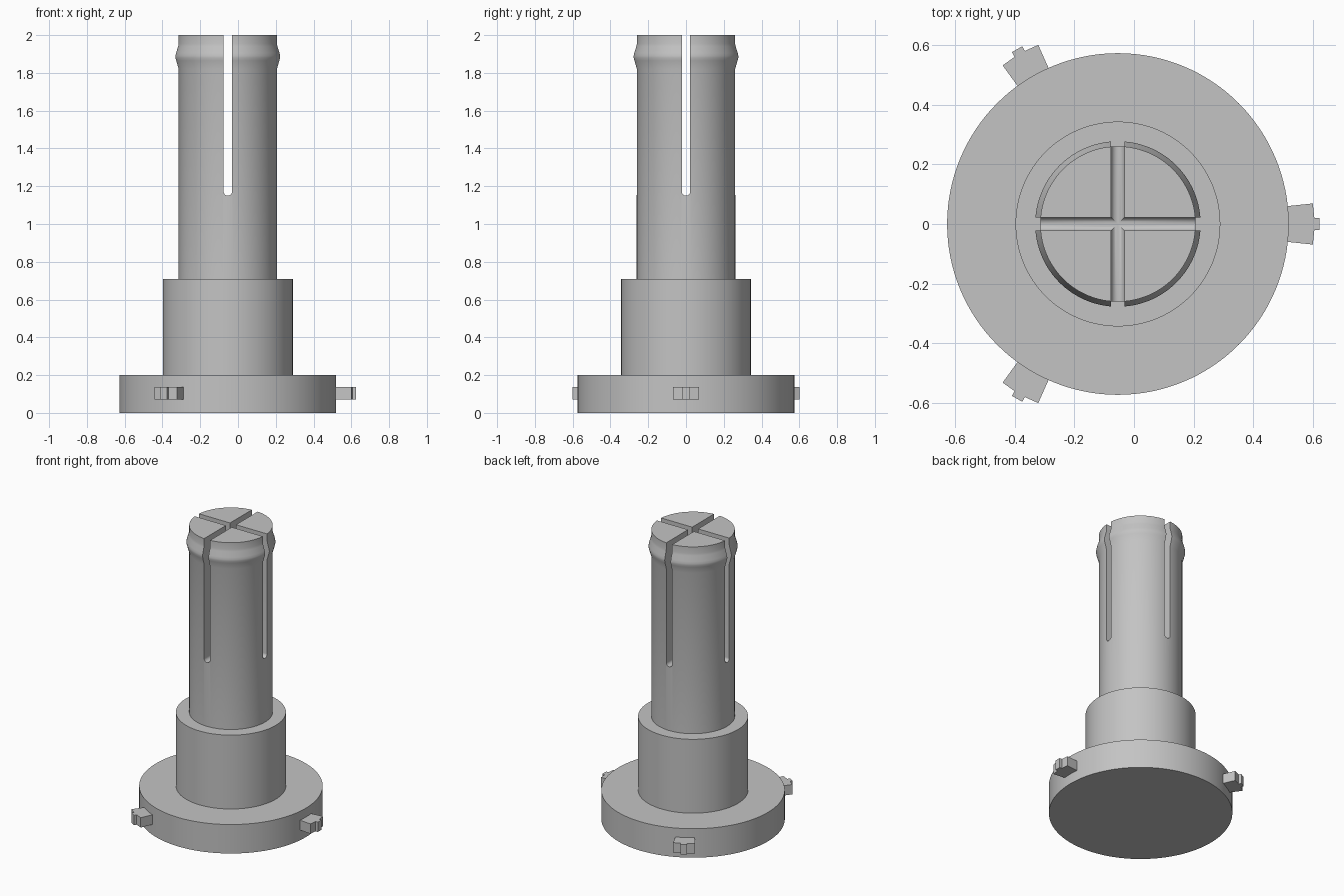
import bpy
import bmesh
from math import sin, cos, pi, radians
from mathutils import Matrix, Vector

AXIS_X = -0.054
SEGMENTS = 128

cube = bpy.data.objects.get("Cube")
if cube:
    bpy.data.objects.remove(cube, do_unlink=True)

grey = bpy.data.materials.new("plain grey")
grey.use_nodes = True
colour = (0.55, 0.55, 0.55, 1)
grey.diffuse_color = colour
grey.node_tree.nodes["Principled BSDF"].inputs["Base Color"].default_value = colour


def make_object(name, bm):
    bmesh.ops.recalc_face_normals(bm, faces=bm.faces)
    mesh = bpy.data.meshes.new(name)
    bm.to_mesh(mesh)
    bm.free()
    mesh.materials.append(grey)
    obj = bpy.data.objects.new(name, mesh)
    bpy.context.collection.objects.link(obj)
    return obj


def extrude_outline(name, points, offset, matrix):
    bm = bmesh.new()
    face = bm.faces.new([bm.verts.new(p) for p in points])
    result = bmesh.ops.extrude_face_region(bm, geom=[face])
    verts = [v for v in result["geom"] if isinstance(v, bmesh.types.BMVert)]
    bmesh.ops.translate(bm, verts=verts, vec=offset)
    bmesh.ops.transform(bm, matrix=matrix, verts=bm.verts)
    return make_object(name, bm)


def lathe(name, profile):
    bm = bmesh.new()
    rings = []
    for r, z in profile:
        rings.append([bm.verts.new((AXIS_X + r * cos(2 * pi * i / SEGMENTS),
                                    r * sin(2 * pi * i / SEGMENTS), z))
                      for i in range(SEGMENTS)])
    for low, high in zip(rings, rings[1:]):
        for i in range(SEGMENTS):
            j = (i + 1) % SEGMENTS
            bm.faces.new((low[i], low[j], high[j], high[i]))
    bm.faces.new(rings[0])
    bm.faces.new(rings[-1])
    return make_object(name, bm)


# Flange, collar and shaft with a snap bead near the top
body = lathe("stepped_shaft", [
    (0.574, 0), (0.574, 0.2), (0.344, 0.2), (0.344, 0.71), (0.261, 0.71),
    (0.261, 1.82), (0.274, 1.865), (0.278, 1.88), (0.278, 1.89),
    (0.275, 1.905), (0.264, 1.94), (0.261, 1.955), (0.261, 2.0)])

# Two crossing slots with rounded bottoms
slot_half, slot_low = 0.0225, 1.15
arc = [(slot_half * cos(pi + pi * i / 16), -0.5,
        slot_low + slot_half + slot_half * sin(pi + pi * i / 16)) for i in range(17)]
outline = arc + [(slot_half, -0.5, 2.2), (-slot_half, -0.5, 2.2)]
for turn in (0, 90):
    matrix = Matrix.Translation((AXIS_X, 0, 0)) @ Matrix.Rotation(radians(turn), 4, "Z")
    cutter = extrude_outline("slot_cutter", outline, Vector((0, 1, 0)), matrix)
    cutter.hide_render = True
    cut = body.modifiers.new("slot", "BOOLEAN")
    cut.operation = "DIFFERENCE"
    cut.solver = "EXACT"
    cut.object = cutter
    bpy.context.view_layer.objects.active = body
    bpy.ops.object.modifier_apply(modifier=cut.name)
    bpy.data.objects.remove(cutter, do_unlink=True)

bpy.ops.object.select_all(action="DESELECT")
body.select_set(True)
bpy.context.view_layer.objects.active = body
bpy.ops.object.shade_smooth_by_angle(angle=radians(30))

# Three flared locking lugs, each with a small nib
half = [(0.55, 0.058), (0.655, 0.069), (0.66, 0.02), (0.678, 0.02)]
lug_outline = [(r, y, 0.07) for r, y in half] + [(r, -y, 0.07) for r, y in reversed(half)]
for side, turn in (("left", 0), ("back", 120), ("front", 240)):
    matrix = Matrix.Translation((AXIS_X, 0, 0)) @ Matrix.Rotation(radians(turn), 4, "Z")
    extrude_outline(side + "_lug", lug_outline, Vector((0, 0, 0.068)), matrix)
